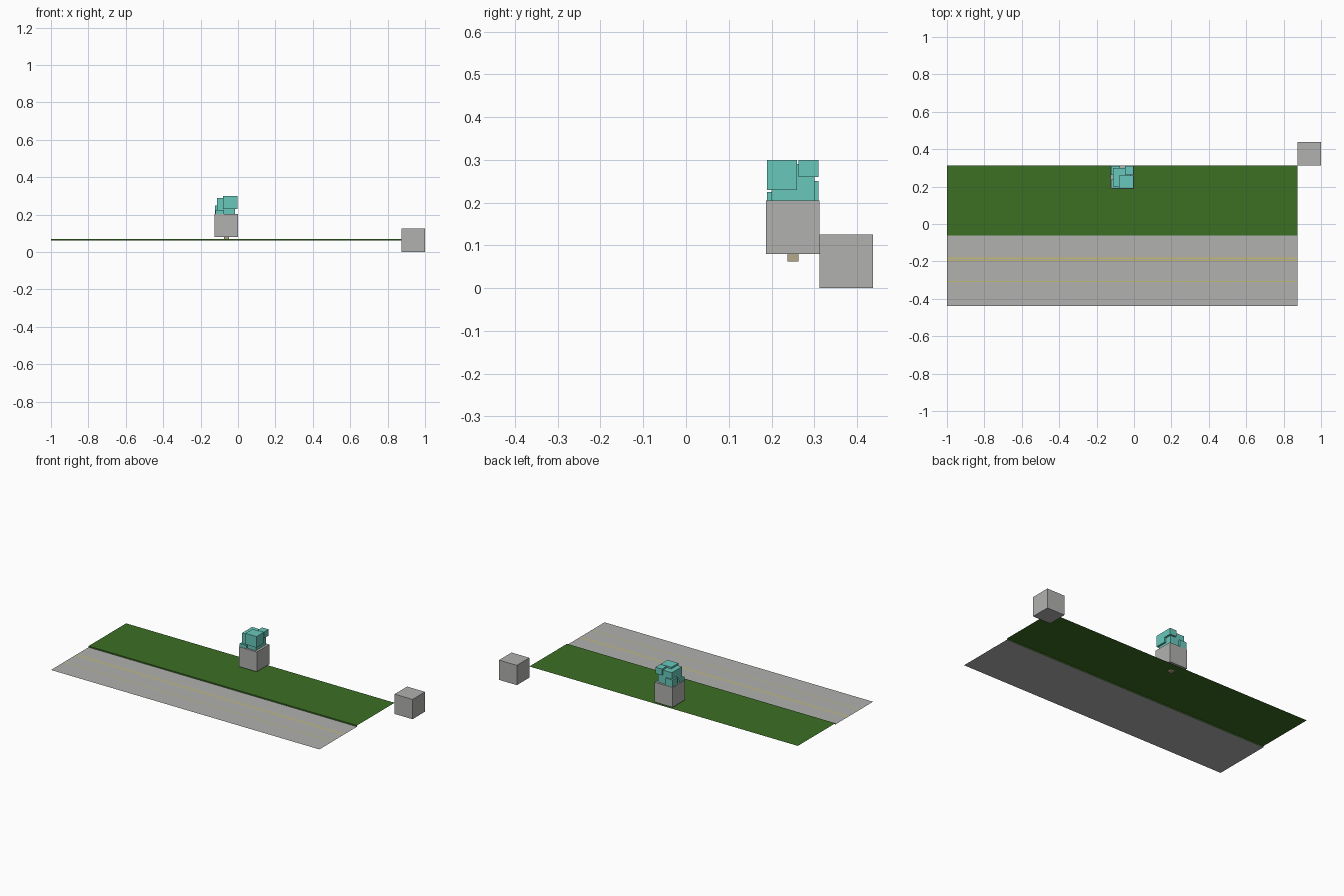
import bpy

if "Cube" in bpy.data.objects:
    bpy.data.objects.remove(bpy.data.objects["Cube"])


def material(name, rgb):
    m = bpy.data.materials.new(name)
    m.diffuse_color = (*rgb, 1)
    m.use_nodes = True
    m.node_tree.nodes["Principled BSDF"].inputs["Base Color"].default_value = m.diffuse_color
    return m


GREY = material("grey", (0.44, 0.44, 0.43))
GREEN = material("grass green", (0.045, 0.156, 0.017))
TEAL = material("leaf teal", (0.14, 0.58, 0.50))
YELLOW = material("line yellow", (0.55, 0.50, 0.16))
BEIGE = material("trunk beige", (0.45, 0.40, 0.26))


def mesh(name, verts, faces, mat):
    me = bpy.data.meshes.new(name)
    me.from_pydata(verts, [], faces)
    me.materials.append(mat)
    ob = bpy.data.objects.new(name, me)
    bpy.context.collection.objects.link(ob)
    return ob


def box(name, x, y, z, mat):
    verts = [(a, b, c) for c in z for b in y for a in x]
    faces = [(0, 2, 3, 1), (4, 5, 7, 6), (0, 1, 5, 4),
             (2, 6, 7, 3), (0, 4, 6, 2), (1, 3, 7, 5)]
    return mesh(name, verts, faces, mat)


def sheet(name, x, y, z, mat):
    verts = [(x[0], y[0], z), (x[1], y[0], z), (x[1], y[1], z), (x[0], y[1], z)]
    return mesh(name, verts, [(0, 1, 2, 3)], mat)


LEN = (-1, 0.875)
ROAD_Z, GRASS_Z = 0.0625, 0.0703

# road with its thin painted lines
sheet("road", LEN, (-0.4375, -0.0625), ROAD_Z, GREY)
for i, (y, w) in enumerate([(-0.183, 0.006), (-0.196, 0.006), (-0.307, 0.006)]):
    sheet(f"road_line_{i}", LEN, (y - w / 2, y + w / 2), ROAD_Z + 0.0008, YELLOW)

# grass sheet with a small lip facing the road
(x0, x1), y0, y1 = LEN, -0.0625, 0.3125
mesh("grass", [(x0, y0, ROAD_Z), (x1, y0, ROAD_Z), (x1, y0, GRASS_Z),
               (x0, y0, GRASS_Z), (x1, y1, GRASS_Z), (x0, y1, GRASS_Z)],
     [(0, 1, 2, 3), (3, 2, 4, 5)], GREEN)

# loose cube past the corner, and the cube around the tree
box("corner_cube", (0.875, 1), (0.3125, 0.4375), (0, 0.125), GREY)
box("tree_cube", (-0.125, 0), (0.1875, 0.3125), (0.0795, 0.2045), GREY)

# tree trunk and its leaf blocks
box("trunk", (-0.076, -0.049), (0.237, 0.263), (0.0625, 0.2), BEIGE)
leaves = [
    ((-0.112, -0.015), (0.200, 0.300), (0.18, 0.29)),
    ((-0.080, -0.004), (0.190, 0.260), (0.23, 0.30)),
    ((-0.049, -0.004), (0.263, 0.310), (0.26, 0.30)),
    ((-0.123, -0.075), (0.262, 0.310), (0.19, 0.25)),
    ((-0.121, -0.075), (0.190, 0.240), (0.18, 0.225)),
]
for i, (x, y, z) in enumerate(leaves):
    box(f"leaf_block_{i}", x, y, z, TEAL)
